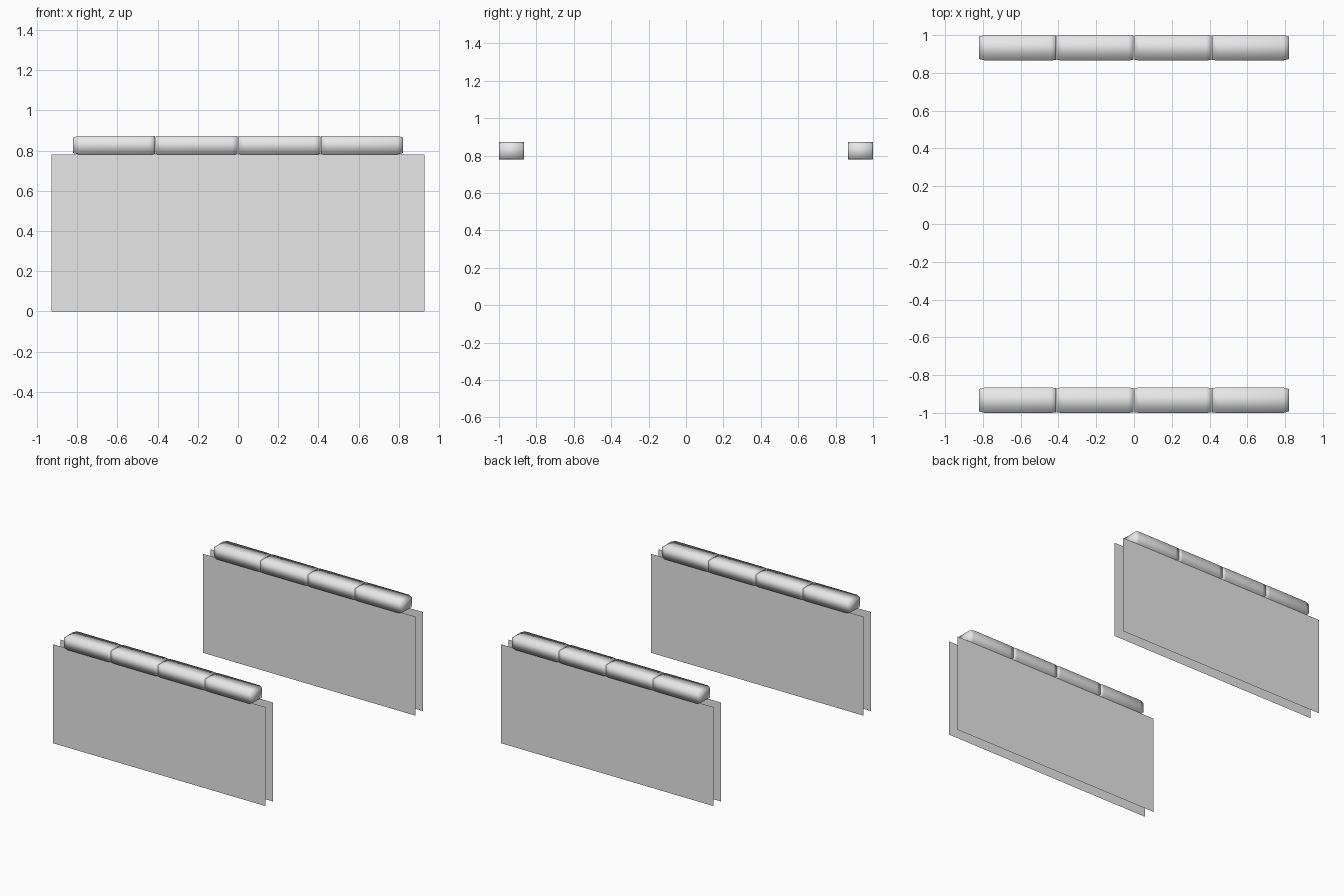
import bpy
import bmesh
from math import radians

cube = bpy.data.objects.get("Cube")
if cube:
    bpy.data.objects.remove(cube, do_unlink=True)

# One plain grey for everything
grey = bpy.data.materials.new("plain_grey")
grey.use_nodes = True
grey.diffuse_color = (0.8, 0.8, 0.8, 1)
grey.node_tree.nodes["Principled BSDF"].inputs["Base Color"].default_value = (0.8, 0.8, 0.8, 1)

PANEL_W, PANEL_H = 1.854, 0.78
BAR_LEN, BAR_DEPTH, BAR_H = 1.645, 0.134, 0.093
SEGMENTS = 4
ROW_Y, PANEL_GAP = 0.933, 0.094


def add_panel(name, y, facing):
    """Thin upright sheet standing on the ground."""
    bpy.ops.mesh.primitive_plane_add(size=1, location=(0, y, PANEL_H / 2),
                                     rotation=(radians(90 * -facing), 0, 0))
    panel = bpy.context.object
    panel.name = name
    panel.scale = (PANEL_W, PANEL_H, 1)
    panel.data.materials.append(grey)


def add_segment(name, x, y, length, left_inset, right_inset):
    """Soft-shaded block whose two ends taper in slightly."""
    half = length / 2
    rings = [(-half, left_inset), (-half + 0.03, 0), (half - 0.03, 0), (half, right_inset)]
    bm = bmesh.new()
    loops = []
    for rx, inset in rings:
        d, h = BAR_DEPTH / 2 - inset, BAR_H / 2 - inset
        loops.append([bm.verts.new((rx, sy * d, sz * h))
                      for sy, sz in ((-1, -1), (1, -1), (1, 1), (-1, 1))])
    for a, b in zip(loops, loops[1:]):
        for i in range(4):
            j = (i + 1) % 4
            bm.faces.new((a[i], a[j], b[j], b[i]))
    bm.faces.new(loops[0])
    bm.faces.new(loops[-1])
    bmesh.ops.recalc_face_normals(bm, faces=bm.faces)
    for face in bm.faces:
        face.smooth = True
    mesh = bpy.data.meshes.new(name)
    bm.to_mesh(mesh)
    bm.free()
    mesh.materials.append(grey)
    block = bpy.data.objects.new(name, mesh)
    block.location = (x, y, PANEL_H + BAR_H / 2)
    bpy.context.collection.objects.link(block)


# Two matching rows: a pair of sheets topped by four blocks
for row, side in (("front", -1), ("back", 1)):
    y = side * ROW_Y
    add_panel(row + "_row_front_panel", y - PANEL_GAP / 2, -1)
    add_panel(row + "_row_back_panel", y + PANEL_GAP / 2, 1)
    step = BAR_LEN / SEGMENTS
    for i in range(SEGMENTS):
        x = (i - (SEGMENTS - 1) / 2) * step
        add_segment(f"{row}_row_top_block_{i + 1}", x, y, step - 0.003,
                    0.008 if i == 0 else 0.002,
                    0.008 if i == SEGMENTS - 1 else 0.002)
